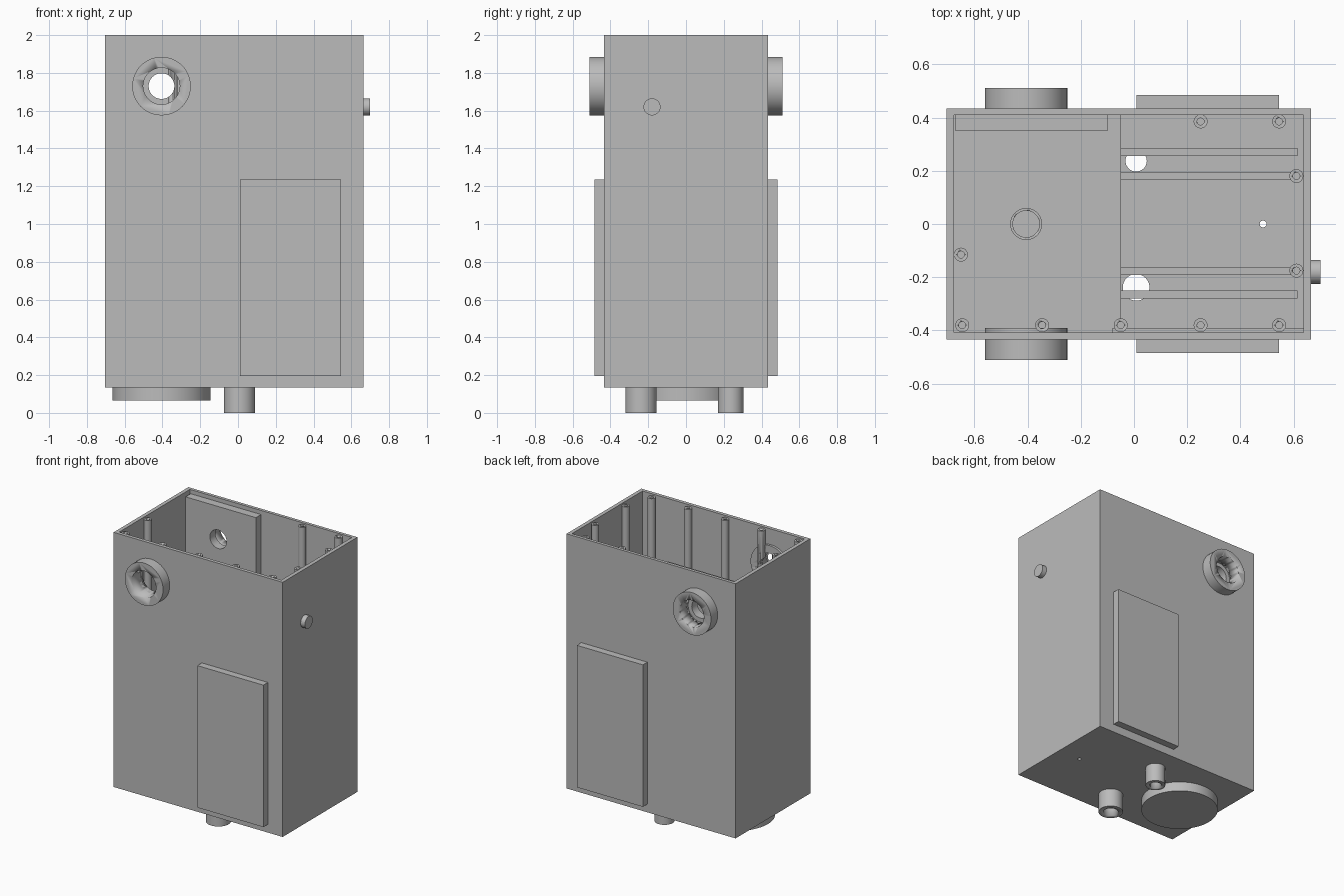
import bpy
import math
from mathutils import Vector

if "Cube" in bpy.data.objects:
    bpy.data.objects.remove(bpy.data.objects["Cube"], do_unlink=True)

grey = bpy.data.materials.new("plain grey")
grey.use_nodes = True
GREY = (0.5, 0.5, 0.5, 1)
grey.diffuse_color = GREY
grey.node_tree.nodes["Principled BSDF"].inputs["Base Color"].default_value = GREY


def box(name, x, y, z):
    """Box from (low, high) ranges on each axis."""
    lo, hi = Vector((x[0], y[0], z[0])), Vector((x[1], y[1], z[1]))
    bpy.ops.mesh.primitive_cube_add(size=1, location=(lo + hi) / 2)
    ob = bpy.context.object
    ob.name = name
    ob.scale = hi - lo
    bpy.ops.object.transform_apply(location=True, rotation=False, scale=True)
    ob.data.materials.append(grey)
    return ob


def rod(name, radius, start, end, sides=48):
    """Cylinder between two points."""
    a, b = Vector(start), Vector(end)
    bpy.ops.mesh.primitive_cylinder_add(
        vertices=sides, radius=radius, depth=(b - a).length, location=(a + b) / 2,
        rotation=(b - a).to_track_quat('Z', 'Y').to_euler())
    ob = bpy.context.object
    ob.name = name
    bpy.ops.object.transform_apply(location=True, rotation=True, scale=True)
    ob.data.materials.append(grey)
    bpy.ops.object.shade_smooth_by_angle(angle=math.radians(30))
    return ob


def cut(target, *cutters):
    """Subtract cutters from a part, keeping them for reuse."""
    bpy.context.view_layer.objects.active = target
    for c in cutters:
        mod = target.modifiers.new("cut", 'BOOLEAN')
        mod.operation = 'DIFFERENCE'
        mod.solver = 'EXACT'
        mod.object = c
        bpy.ops.object.modifier_apply(modifier=mod.name)
    return target


LEFT, RIGHT, SIDE = -0.705, 0.665, 0.433
BASE, TOP, FLOOR, STEP = 0.135, 2.0, 0.16, 0.21
PORT_X, PORT_Z = -0.405, 1.73

# Cutters
cavity = box("cavity_cutter", (-0.677, 0.637), (-0.407, 0.41), (FLOOR, 2.2))
port_bore = rod("port_cutter", 0.097, (PORT_X, -0.7, PORT_Z), (PORT_X, -0.3, PORT_Z))
back_bore = rod("back_port_cutter", 0.097, (PORT_X, 0.41, PORT_Z), (PORT_X, 0.7, PORT_Z))
sight_bore = rod("sight_cutter", 0.068, (PORT_X, -0.8, PORT_Z), (PORT_X, 0.8, PORT_Z))
drain = rod("drain_cutter", 0.013, (0.485, 0, 0), (0.485, 0, 0.4), 24)
outlet_bores = [rod("outlet_cutter", r, (0.008, y, -0.1), (0.008, y, 0.4))
                for y, r in ((-0.238, 0.05), (0.237, 0.04))]
cutters = [cavity, port_bore, back_bore, sight_bore, drain] + outlet_bores

# Open-topped case
case = box("case", (LEFT, RIGHT), (-SIDE, SIDE), (BASE, TOP))
cut(case, cavity, port_bore, back_bore, drain, *outlet_bores)

# Raised floor with a short pipe
box("raised_floor", (-0.68, -0.05), (-0.41, 0.412), (FLOOR - 0.01, STEP))
pipe_bore = rod("pipe_cutter", 0.05, (PORT_X, 0, STEP + 0.005), (PORT_X, 0, 0.5))
cutters.append(pipe_bore)
cut(rod("floor_pipe", 0.06, (PORT_X, 0, FLOOR), (PORT_X, 0, 0.26)), pipe_bore)

# Round side ports
cut(rod("front_port", 0.155, (PORT_X, -0.51, PORT_Z), (PORT_X, -0.39, PORT_Z)), port_bore)
cut(rod("back_port", 0.155, (PORT_X, 0.42, PORT_Z), (PORT_X, 0.51, PORT_Z)), back_bore)

# Inner back plate with its sight hole
cut(box("inner_plate", (-0.67, -0.1), (0.35, 0.415), (STEP, 1.97)), sight_bore)

# Outer panels
for name, s in (("front_panel", -1), ("back_panel", 1)):
    ys = sorted((s * 0.425, s * 0.485))
    box(name, (0.01, 0.545), ys, (0.195, 1.235))

# Thin liner on the inside of the front wall
box("front_liner", (-0.08, 0.64), (-0.41, -0.39), (FLOOR - 0.01, 1.2))

# Floor rails
for y in (0.27, 0.18, -0.178, -0.265):
    w = 0.015 if abs(y) > 0.2 else 0.014
    box("floor_rail", (-0.05, 0.615), (y - w, y + w), (FLOOR - 0.01, 0.4))

# Screw posts
posts = [(x, -0.38) for x in (-0.645, -0.345, -0.05, 0.25, 0.545)]
posts += [(x, 0.385) for x in (0.25, 0.545)]
posts += [(0.61, 0.18), (0.61, -0.175), (-0.65, -0.115)]
for x, y in posts:
    hole = rod("screw_cutter", 0.013, (x, y, 1.85), (x, y, 2.1), 16)
    cutters.append(hole)
    post = cut(rod("screw_post", 0.026, (x, y, FLOOR), (x, y, 1.99), 24), hole)
    if abs(x - PORT_X) < 0.1:
        cut(post, sight_bore)

# Underside: round foot and two outlets
rod("round_foot", 0.26, (PORT_X, 0, 0.065), (PORT_X, 0, BASE + 0.01), 64)
for y, r, bore in ((-0.238, 0.083, outlet_bores[0]), (0.237, 0.067, outlet_bores[1])):
    cut(rod("outlet", r, (0.008, y, 0), (0.008, y, BASE + 0.01)), bore)

# Side button
rod("side_button", 0.045, (RIGHT - 0.01, -0.18, 1.62), (0.7, -0.18, 1.62), 32)

# Remove the cutters
for c in cutters:
    bpy.data.objects.remove(c, do_unlink=True)
